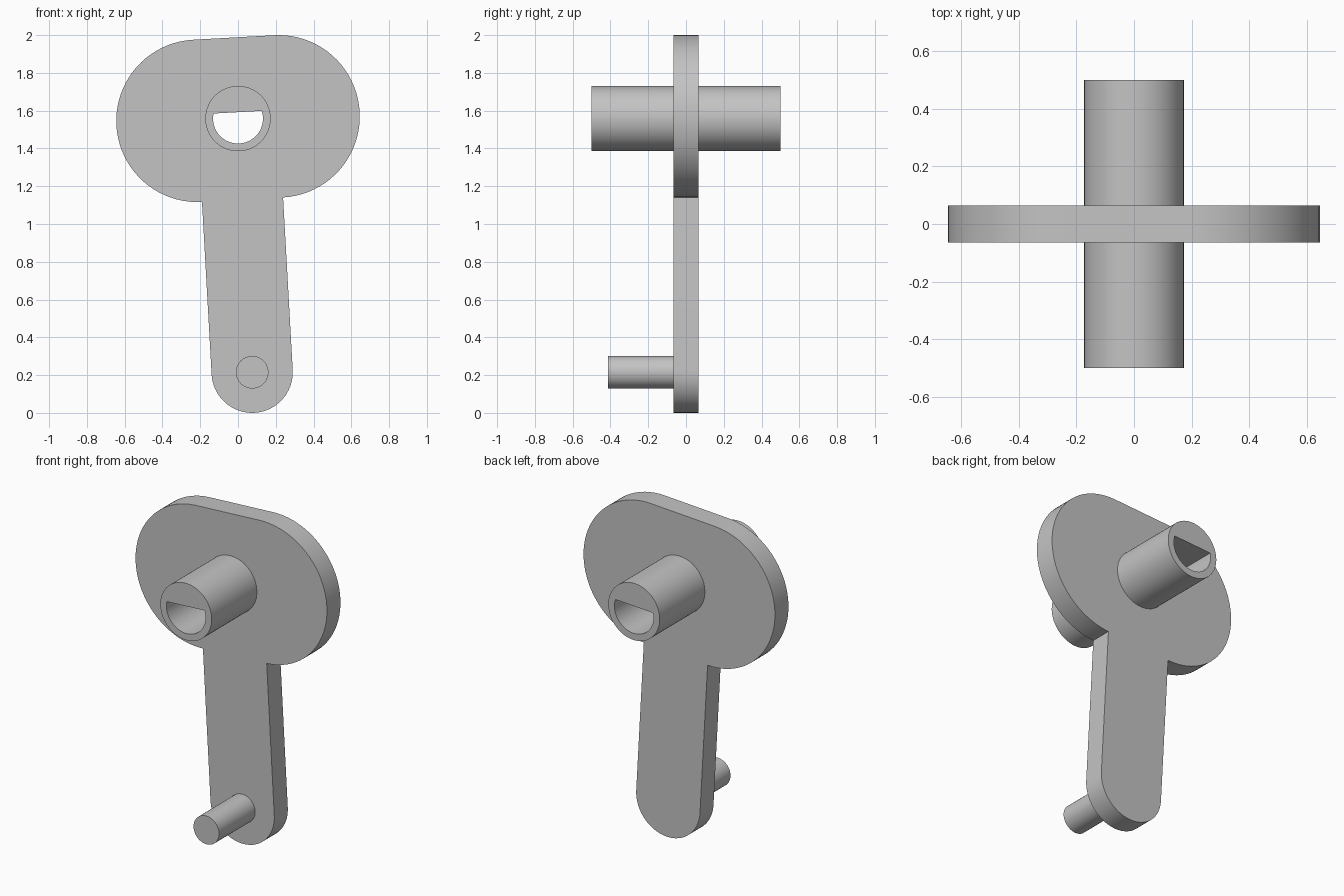
import bpy, bmesh, math
from math import cos, sin, radians

cube = bpy.data.objects.get("Cube")
if cube:
    bpy.data.objects.remove(cube, do_unlink=True)

# Main dimensions; the outlines are drawn around the hub axis
HUB_Z = 1.558
TILT = math.atan2(0.075, 1.343)
ARM = 1.345
HEAD_R = 0.43
HALF = 0.215
HUB_R = 0.173
BORE_R = 0.132
FLAT = 0.034
PLATE_Y = 0.065

grey = bpy.data.materials.new("plain grey")
grey.use_nodes = True
colour = (0.55, 0.55, 0.55, 1)
grey.diffuse_color = colour
grey.node_tree.nodes["Principled BSDF"].inputs["Base Color"].default_value = colour


def arc(cx, cz, r, start, end, steps):
    """Points along an arc, angles in degrees."""
    angles = [radians(start + (end - start) * i / steps) for i in range(steps + 1)]
    return [(cx + r * cos(a), cz + r * sin(a)) for a in angles]


def circle(r, cx=0, cz=0):
    return arc(cx, cz, r, 0, 360, 64)[:-1]


def extrusion(name, loops, y0, y1):
    """Solid from an outer outline and optional hole outlines, extruded along y."""
    bm = bmesh.new()
    edges = []
    for loop in loops:
        verts = [bm.verts.new((x, y0, z)) for x, z in loop]
        edges += [bm.edges.new((a, b)) for a, b in zip(verts, verts[1:] + verts[:1])]
    bmesh.ops.triangle_fill(bm, edges=edges, use_beauty=True)
    bmesh.ops.dissolve_limit(bm, angle_limit=0.01, verts=[], edges=bm.edges[:])
    out = bmesh.ops.extrude_face_region(bm, geom=bm.faces[:], use_keep_orig=True)
    moved = [g for g in out["geom"] if isinstance(g, bmesh.types.BMVert)]
    bmesh.ops.translate(bm, verts=moved, vec=(0, y1 - y0, 0))
    bmesh.ops.recalc_face_normals(bm, faces=bm.faces[:])
    mesh = bpy.data.meshes.new(name)
    bm.to_mesh(mesh)
    bm.free()
    mesh.materials.append(grey)
    obj = bpy.data.objects.new(name, mesh)
    bpy.context.collection.objects.link(obj)
    obj.location.z = HUB_Z
    obj.rotation_euler.y = -TILT
    bpy.ops.object.select_all(action="DESELECT")
    obj.select_set(True)
    bpy.context.view_layer.objects.active = obj
    bpy.ops.object.shade_smooth_by_angle(angle=radians(30))
    return obj


# Crank plate: wide rounded head with a round-ended arm below
outline = (arc(HALF, 0, HEAD_R, -90, 90, 40)
           + arc(-HALF, 0, HEAD_R, 90, 270, 40)
           + arc(0, -ARM, HALF, 180, 360, 32))
extrusion("crank_plate", [outline, circle((HUB_R + BORE_R) / 2)], -PLATE_Y, PLATE_Y)

# Hub tube with a D-shaped bore
a = math.degrees(math.asin(FLAT / BORE_R))
bore = arc(0, 0, BORE_R, 180 - a, 360 + a, 48)
extrusion("hub_tube", [circle(HUB_R), bore], -0.5, 0.5)

# Handle pin on the front of the arm
extrusion("handle_pin", [circle(0.086, 0, -ARM)], -0.412, -PLATE_Y + 0.01)
